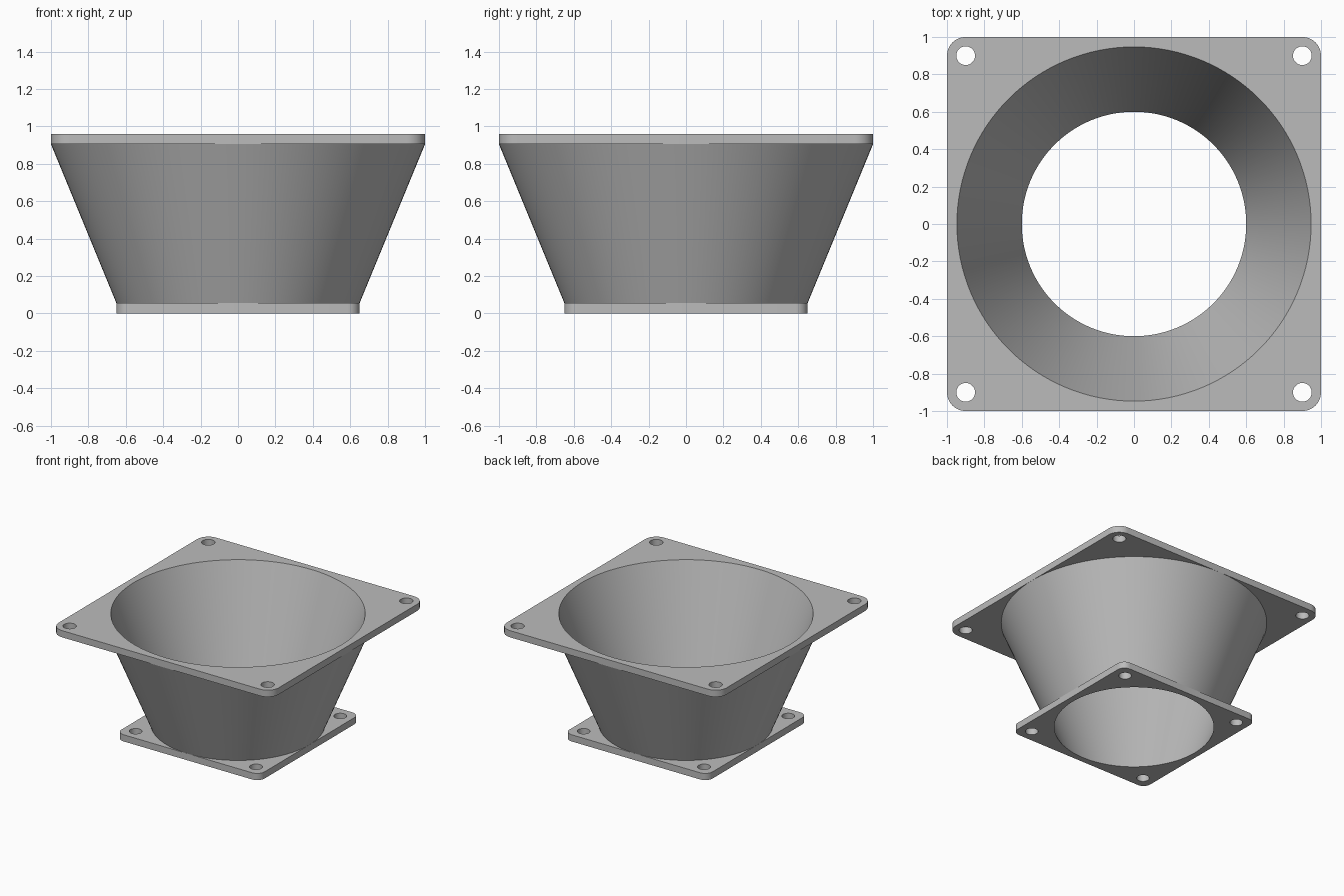
import bpy, bmesh, math

if "Cube" in bpy.data.objects:
    bpy.data.objects.remove(bpy.data.objects["Cube"], do_unlink=True)

HEIGHT, THICK = 0.96, 0.055
BORE_LOW, BORE_HIGH = 0.6, 0.947
SIDES = 128

grey = bpy.data.materials.new("light grey")
grey.use_nodes = True
colour = (0.5, 0.5, 0.5, 1)
grey.diffuse_color = colour
grey.node_tree.nodes["Principled BSDF"].inputs["Base Color"].default_value = colour


def bore(z):
    """Radius of the tapered bore at height z."""
    return BORE_LOW + (BORE_HIGH - BORE_LOW) * z / HEIGHT


def circle(radius, count, cx=0, cy=0):
    return [(cx + radius * math.cos(math.tau * i / count),
             cy + radius * math.sin(math.tau * i / count)) for i in range(count)]


def rounded_square(half, radius, steps=8):
    points = []
    for corner in range(4):
        middle = math.pi / 4 + corner * math.pi / 2
        cx = math.copysign(half - radius, math.cos(middle))
        cy = math.copysign(half - radius, math.sin(middle))
        for i in range(steps + 1):
            a = corner * math.pi / 2 + math.pi / 2 * i / steps
            points.append((cx + radius * math.cos(a), cy + radius * math.sin(a)))
    return points


def add_loop(bm, points, z):
    verts = [bm.verts.new((x, y, z)) for x, y in points]
    edges = [bm.edges.new((v, verts[i - 1])) for i, v in enumerate(verts)]
    return verts, edges


def wall(bm, low, high, inward=False):
    for i in range(len(low)):
        quad = [low[i - 1], low[i], high[i], high[i - 1]]
        bm.faces.new(quad[::-1] if inward else quad)


def finish(bm, name):
    mesh = bpy.data.meshes.new(name)
    bm.to_mesh(mesh)
    bm.free()
    mesh.materials.append(grey)
    obj = bpy.data.objects.new(name, mesh)
    bpy.context.collection.objects.link(obj)
    bpy.ops.object.select_all(action='DESELECT')
    obj.select_set(True)
    bpy.context.view_layer.objects.active = obj
    bpy.ops.object.shade_smooth_by_angle(angle=math.radians(30))


def flange(name, z0, half, corner, hole_at, hole_radius):
    """Rounded square plate with a tapered bore and four screw holes."""
    bm = bmesh.new()
    rings = []
    for z in (z0, z0 + THICK):
        shapes = [rounded_square(half, corner), circle(bore(z), SIDES)]
        shapes += [circle(hole_radius, 32, sx * hole_at, sy * hole_at)
                   for sx in (-1, 1) for sy in (-1, 1)]
        loops = [add_loop(bm, s, z) for s in shapes]
        bmesh.ops.triangle_fill(bm, use_beauty=True, normal=(0, 0, 1),
                                edges=[e for _, edges in loops for e in edges])
        rings.append([verts for verts, _ in loops])
    for i, (low, high) in enumerate(zip(*rings)):
        wall(bm, low, high, inward=i > 0)
    bmesh.ops.recalc_face_normals(bm, faces=bm.faces[:])
    finish(bm, name)


flange("bottom_flange", 0, 0.65, 0.065, 0.547, 0.048)
flange("top_flange", HEIGHT - THICK, 1.0, 0.1, 0.9, 0.05)

# Conical duct between the flanges, open at both ends
bm = bmesh.new()
low_z, high_z = THICK, HEIGHT - THICK
for low_r, high_r, inward in ((0.65, 1.0, False), (bore(low_z), bore(high_z), True)):
    low, _ = add_loop(bm, circle(low_r, SIDES), low_z)
    high, _ = add_loop(bm, circle(high_r, SIDES), high_z)
    wall(bm, low, high, inward)
finish(bm, "conical_duct")
